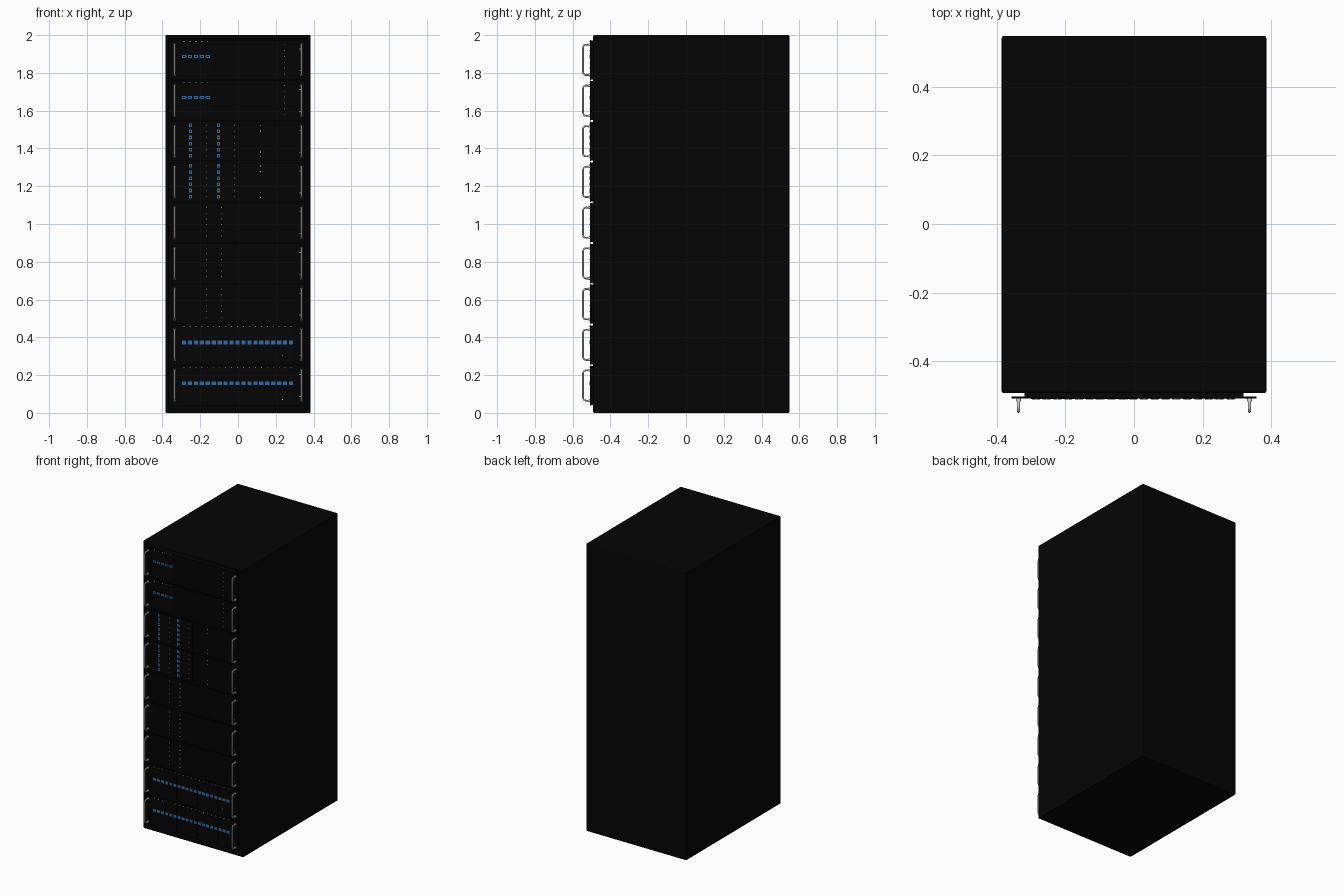
import bpy, bmesh, math
from mathutils import Matrix

if "Cube" in bpy.data.objects:
    bpy.data.objects.remove(bpy.data.objects["Cube"])


def material(name, rgb):
    m = bpy.data.materials.new(name)
    m.diffuse_color = (*rgb, 1)
    m.use_nodes = True
    m.node_tree.nodes["Principled BSDF"].inputs["Base Color"].default_value = m.diffuse_color
    return m


BLACK = material("cabinet_black", (0.0015, 0.0015, 0.0015))
DARK = material("panel_black", (0.001, 0.001, 0.001))
BLUE = material("latch_blue", (0.02, 0.16, 0.42))
GREY = material("handle_grey", (0.75, 0.75, 0.73))
WHITE = material("indicator_white", (0.8, 0.8, 0.8))
DIM = material("indicator_grey", (0.3, 0.3, 0.3))


def add_object(name, bm, mat):
    me = bpy.data.meshes.new(name)
    bm.to_mesh(me)
    bm.free()
    me.materials.append(mat)
    ob = bpy.data.objects.new(name, me)
    bpy.context.collection.objects.link(ob)
    return ob


def add_box(bm, x0, x1, y0, y1, z0, z1):
    mat = Matrix.Translation(((x0 + x1) / 2, (y0 + y1) / 2, (z0 + z1) / 2)) \
        @ Matrix.Diagonal((x1 - x0, y1 - y0, z1 - z0, 1))
    return bmesh.ops.create_cube(bm, size=1, matrix=mat)


def bevel(ob, width, segments=1):
    mod = ob.modifiers.new("edge_bevel", 'BEVEL')
    mod.width = width
    mod.segments = segments
    mod.limit_method = 'ANGLE'


def plates(name, mat, spots, w, h, y, t):
    """One mesh of small plates centred on (x, z) spots, standing out of plane y."""
    bm = bmesh.new()
    for x, z in spots:
        add_box(bm, x - w / 2, x + w / 2, y - t, y + 0.0005, z - h / 2, z + h / 2)
    return add_object(name, bm, mat)


# Cabinet shell, open at the front
bm = bmesh.new()
add_box(bm, -0.385, 0.385, -0.492, 0.547, 0, 2)
bm.normal_update()
front = [f for f in bm.faces if f.normal.y < -0.9]
bmesh.ops.inset_region(bm, faces=front, thickness=0.027)
pushed = bmesh.ops.extrude_face_region(bm, geom=front)
bmesh.ops.translate(bm, vec=(0, 1.0, 0),
                    verts=[v for v in pushed["geom"] if isinstance(v, bmesh.types.BMVert)])
bmesh.ops.delete(bm, geom=front, context='FACES')
bmesh.ops.recalc_face_normals(bm, faces=bm.faces)
bevel(add_object("cabinet", bm, BLACK), 0.006, 2)

# Nine rack units: body plus faceplate
PITCH, FIRST, FACE = 0.2155, 0.145, -0.508
centres = [FIRST + PITCH * (8 - i) for i in range(9)]   # from top to bottom
for i, z in enumerate(centres):
    bm = bmesh.new()
    add_box(bm, -0.318, 0.318, -0.5025, 0.35, z - 0.103, z + 0.103)
    add_object(f"unit_body_{i + 1}", bm, BLACK)
    bm = bmesh.new()
    add_box(bm, -0.356, 0.356, FACE, -0.502, z - 0.1055, z + 0.1055)
    add_object(f"faceplate_{i + 1}", bm, DARK)

# Handle mesh: bent round bar with flanges, shared by all handles
path = [(FACE, 0.08)]
for sign in (1, -1):
    arc = [math.radians(a) for a in (0, 22.5, 45, 67.5, 90)]
    pts = [(-0.530 - 0.015 * math.sin(a), sign * (0.065 + 0.015 * math.cos(a))) for a in arc]
    path += pts if sign > 0 else pts[::-1]
path.append((FACE, -0.08))
cu = bpy.data.curves.new("handle_path", 'CURVE')
cu.dimensions = '3D'
cu.bevel_depth = 0.0045
cu.bevel_resolution = 2
sp = cu.splines.new('POLY')
sp.points.add(len(path) - 1)
for p, (y, z) in zip(sp.points, path):
    p.co = (0, y, z, 1)
temp = bpy.data.objects.new("handle_path", cu)
bpy.context.collection.objects.link(temp)
bpy.context.view_layer.update()
bar = bpy.data.meshes.new_from_object(temp.evaluated_get(bpy.context.evaluated_depsgraph_get()))
bpy.data.objects.remove(temp)
bm = bmesh.new()
bm.from_mesh(bar)
for z in (-0.08, 0.08):
    bmesh.ops.create_cone(bm, cap_ends=True, segments=12, radius1=0.007, radius2=0.007, depth=0.008,
                          matrix=Matrix.Translation((0, FACE - 0.004, z)) @ Matrix.Rotation(math.pi / 2, 4, 'X'))
bmesh.ops.recalc_face_normals(bm, faces=bm.faces)
for f in bm.faces:
    f.smooth = len(f.verts) == 4
    f.material_index = 0
for e in bm.edges:
    if len(e.link_faces) == 2 and e.calc_face_angle(0) > math.radians(50):
        e.smooth = False
bm.to_mesh(bar)
bm.free()
bar.materials.clear()
bar.materials.append(GREY)
for i, z in enumerate(centres):
    for side, x in (("left", -0.336), ("right", 0.336)):
        ob = bpy.data.objects.new(f"handle_{side}_{i + 1}", bar)
        ob.location = (x, 0, z)
        bpy.context.collection.objects.link(ob)

# Faceplate screws beside the right handles
plates("faceplate_screws", WHITE, [(0.328, z + d) for z in centres for d in (-0.058, 0.058)],
       0.004, 0.004, FACE, 0.001)

# Top two units: five upright carriers each, status column on the right
carriers, latches, dots = [], [], []
for z in centres[:2]:
    for k in range(5):
        x = -0.285 + 0.0312 * k
        carriers.append((x, z))
        latches.append((x, z + 0.017))
        dots.append((x, z + 0.097))
    dots += [(0.245, z + 0.08 - 0.031 * k) for k in range(6)]
plates("upright_carriers", BLACK, carriers, 0.027, 0.17, FACE, 0.001)
plates("upright_carrier_latches", BLUE, latches, 0.023, 0.016, FACE - 0.001, 0.001)
plates("upright_latch_centres", DARK, latches, 0.011, 0.005, FACE - 0.002, 0.0005)

# Third and fourth units: rows of flat carriers
flat, flat_latches, flat_dots = [], [], []
for z in centres[2:4]:
    for k in range(6):
        zz = z + 0.085 - 0.0325 * k
        for x in (-0.215, -0.067):
            flat.append((x, zz))
            flat_latches.append((x - 0.036, zz))
            flat_dots.append((x + 0.047, zz))
    dots += [(0.12, z + d) for d in (0.085, 0.055, -0.057, -0.082)]
plates("flat_carriers", BLACK, flat, 0.142, 0.028, FACE, 0.001)
plates("flat_carrier_latches", BLUE, flat_latches, 0.017, 0.019, FACE - 0.001, 0.001)
plates("flat_latch_centres", DARK, flat_latches, 0.006, 0.007, FACE - 0.002, 0.0005)
plates("flat_carrier_lights", DIM, flat_dots, 0.004, 0.006, FACE - 0.001, 0.001)

# Fifth to seventh units: plain fronts with two light columns
for z in centres[4:7]:
    dots += [(x, z + 0.08 - 0.03 * k) for x in (-0.168, -0.089) for k in range(6)]

# Bottom two units: full rows of drives
drives, drive_latches, grey_dots = [], [], []
for i, z in enumerate(centres[7:]):
    for k in range(19):
        x = -0.286 + 0.0315 * k
        drives.append((x, z))
        drive_latches.append((x, z + 0.012))
        (grey_dots if i == 0 else dots).append((x, z + 0.097))
    dots.append((0.235, z - 0.075 + 0.02 * (i == 0)))
plates("drives", BLACK, drives, 0.027, 0.17, FACE, 0.001)
plates("drive_latches", BLUE, drive_latches, 0.022, 0.019, FACE - 0.001, 0.001)
plates("drive_lights", DIM, grey_dots, 0.005, 0.005, FACE, 0.002)
plates("indicator_lights", WHITE, dots, 0.0045, 0.0045, FACE, 0.002)
